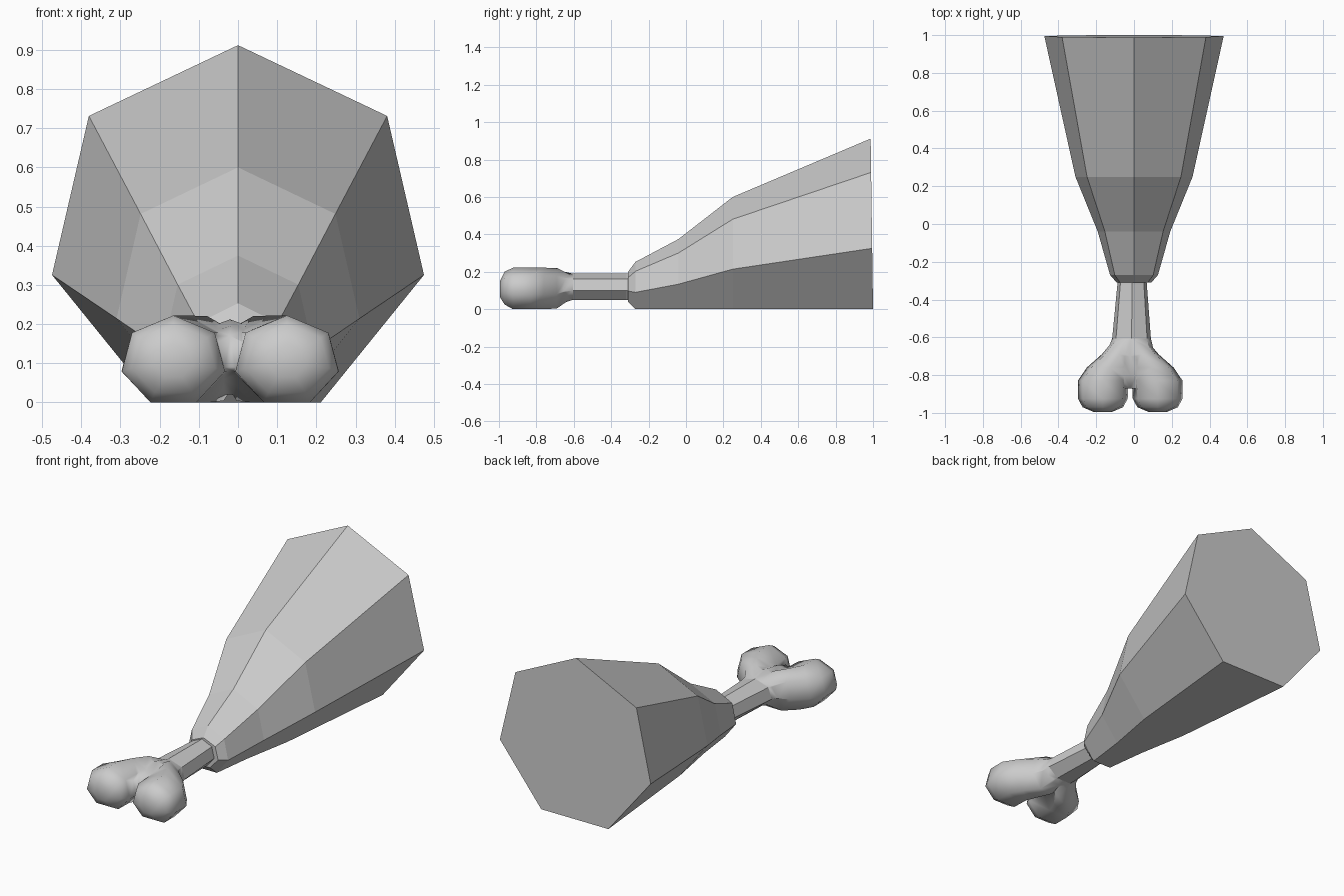
import bpy, bmesh
from math import sin, cos, tau

if "Cube" in bpy.data.objects:
    bpy.data.objects.remove(bpy.data.objects["Cube"])

SIDES = 7


def loft(name, rings, smooth=False, tilt=0.0):
    """Seven-sided loft along y; ring = (y, centre x, bottom z, top z, x radius)."""
    bm = bmesh.new()
    loops = []
    for y, cx, z0, z1, rx in rings:
        rz = (z1 - z0) / (1 + cos(tau / SIDES / 2))
        loops.append([bm.verts.new((cx + rx * sin(tau * i / SIDES), y,
                                    z1 - rz + rz * cos(tau * i / SIDES)))
                      for i in range(SIDES)])
    for v in loops[-1]:
        v.co.y -= tilt * v.co.z
    for a, b in zip(loops, loops[1:]):
        for i in range(SIDES):
            j = (i + 1) % SIDES
            bm.faces.new((a[i], a[j], b[j], b[i]))
    bm.faces.new(loops[0])
    bm.faces.new(loops[-1])
    bmesh.ops.recalc_face_normals(bm, faces=bm.faces)
    for f in bm.faces:
        f.smooth = smooth
    mesh = bpy.data.meshes.new(name)
    bm.to_mesh(mesh)
    bm.free()
    ob = bpy.data.objects.new(name, mesh)
    bpy.context.collection.objects.link(ob)
    return ob


# Faceted meat, flat on its underside
loft("meat", [(-0.31, 0, 0.04, 0.20, 0.094),
              (-0.27, 0, 0, 0.253, 0.13),
              (-0.04, 0, 0, 0.375, 0.197),
              (0.25, 0, 0, 0.60, 0.318),
              (1.00, 0, 0, 0.912, 0.487)], tilt=0.014)

# Bone shaft, tapering toward the meat
bone = loft("bone", [(-0.25, -0.01, 0.05, 0.19, 0.075),
                     (-0.32, -0.01, 0.05, 0.19, 0.08),
                     (-0.605, -0.013, 0.05, 0.19, 0.105),
                     (-0.70, -0.02, 0.02, 0.212, 0.135),
                     (-0.80, -0.02, 0.06, 0.195, 0.10),
                     (-0.87, -0.02, 0.09, 0.17, 0.04)])
for f in bone.data.polygons:
    f.use_smooth = f.center.y < -0.61

# Two rounded knuckles, mirrored about the bone axis
AXIS = -0.02
knob = [(-0.61, 0.025, 0.06, 0.18, 0.06),
        (-0.69, 0.058, 0.004, 0.22, 0.095),
        (-0.76, 0.108, 0, 0.222, 0.125),
        (-0.83, 0.143, 0, 0.222, 0.138),
        (-0.925, 0.145, 0, 0.222, 0.135),
        (-0.97, 0.145, 0.025, 0.20, 0.11),
        (-0.995, 0.145, 0.065, 0.15, 0.05)]
for side, label in ((-1, "left"), (1, "right")):
    part = loft("knuckle_" + label,
                [(y, AXIS + side * cx, a, b, r) for y, cx, a, b, r in knob],
                smooth=True)
    mod = bone.modifiers.new("union", 'BOOLEAN')
    mod.operation = 'UNION'
    mod.solver = 'EXACT'
    mod.object = part
    bpy.context.view_layer.objects.active = bone
    bpy.ops.object.modifier_apply(modifier=mod.name)
    bpy.data.objects.remove(part)
